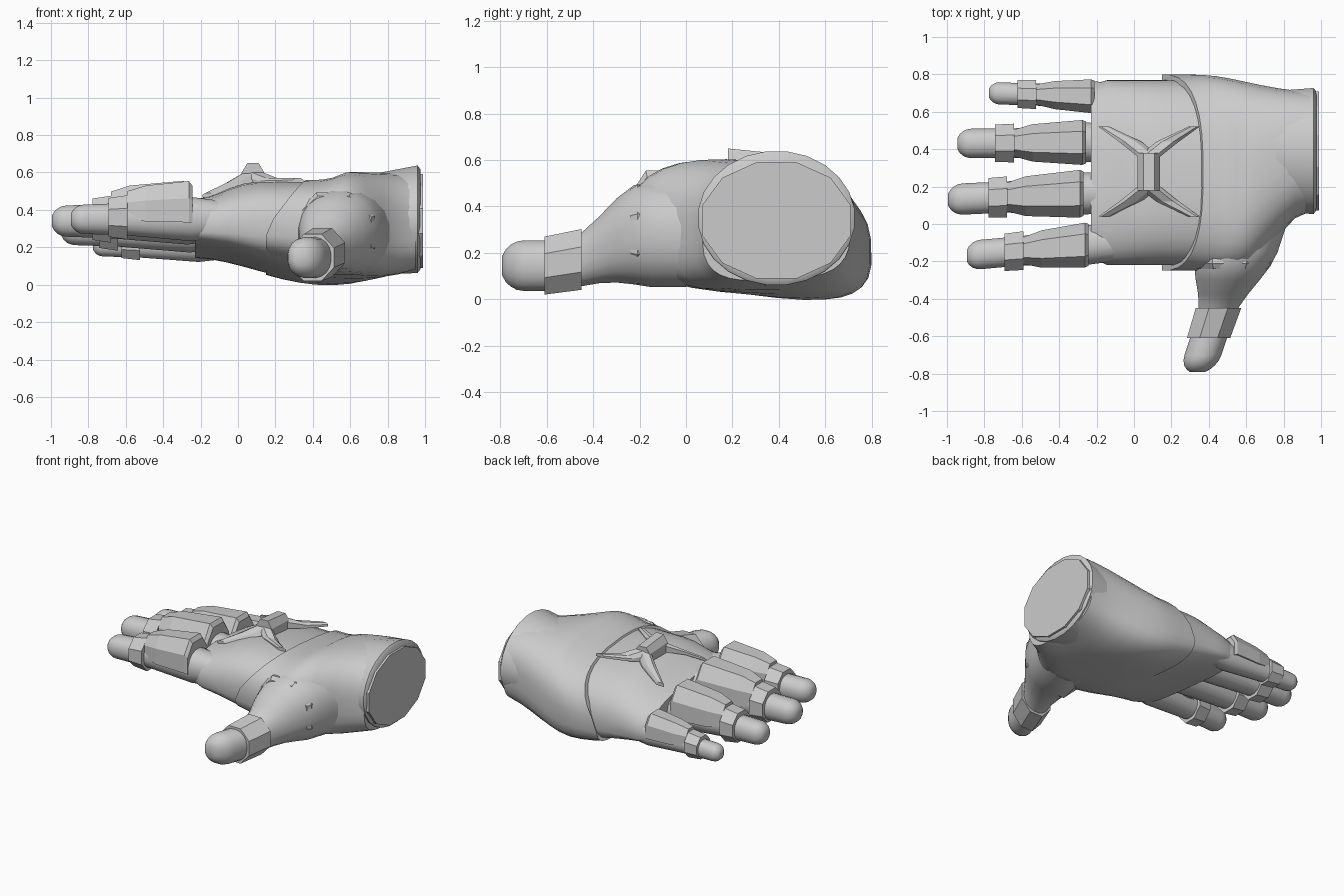
import bpy, bmesh, math

cube = bpy.data.objects.get("Cube")
if cube:
    bpy.data.objects.remove(cube)

grey = bpy.data.materials.new("plain grey")
grey.use_nodes = True
grey.diffuse_color = (.6, .6, .6, 1)
grey.node_tree.nodes["Principled BSDF"].inputs["Base Color"].default_value = grey.diffuse_color


def power(value, exponent):
    return math.copysign(abs(value) ** exponent, value)


def ease(value, start, end, first, last):
    """Blend smoothly from first to last as value runs from start to end."""
    t = min(max((value - start) / (end - start), 0), 1)
    return first + (last - first) * t * t * (3 - 2 * t)


def steps(start, end, count):
    return [start + (end - start) * i / (count - 1) for i in range(count)]


def rounded(sides, exponent=1.0):
    """Unit cross-section, boxier as the exponent falls."""
    angles = [math.tau * (i + .5) / sides for i in range(sides)]
    return [(power(math.cos(a), exponent), power(math.sin(a), exponent)) for a in angles]


def skin(name, rings, smooth):
    """Join rings of points into a closed solid."""
    bm = bmesh.new()
    loops = [[bm.verts.new(point) for point in ring] for ring in rings]
    for near, far in zip(loops, loops[1:]):
        for i in range(len(near)):
            bm.faces.new((near[i - 1], near[i], far[i], far[i - 1]))
    bm.faces.new(loops[0])
    bm.faces.new(loops[-1])
    bmesh.ops.recalc_face_normals(bm, faces=bm.faces)
    mesh = bpy.data.meshes.new(name)
    bm.to_mesh(mesh)
    bm.free()
    mesh.materials.append(grey)
    part = bpy.data.objects.new(name, mesh)
    bpy.context.collection.objects.link(part)
    if smooth:
        bpy.ops.object.select_all(action="DESELECT")
        part.select_set(True)
        bpy.context.view_layer.objects.active = part
        bpy.ops.object.shade_smooth_by_angle(angle=math.radians(40))


def limb(name, axis, stations, profile, smooth=False):
    """Stations hold: place along the axis, side centre, z centre, half width, half height."""
    rings = []
    for along, side, z, width, height in stations:
        ring = [(along, side + width * u, z + height * v) for u, v in profile]
        rings.append(ring if axis == "x" else [(b, a, c) for a, b, c in ring])
    skin(name, rings, smooth)


def arched_ring(x, thumb_edge, little_edge, little_z, top, bottom, bow, tilt):
    """Palm section: round back bowed along x, boxier palm tilted to the little finger."""
    thumb_z = .3
    middle = (thumb_z + little_z) / 2
    ring = []
    for cosine, sine in rounded(32):
        exponent = .75 if sine > 0 else .6
        u, v = power(cosine, exponent), power(sine, exponent)
        t = (u + 1) / 2
        reach = top - middle if v > 0 else middle - bottom
        ring.append((x + bow * max(v, 0),
                     thumb_edge + (little_edge - thumb_edge) * t,
                     thumb_z + (little_z - thumb_z) * t + v * reach + tilt * u * min(v, 0)))
    return ring


# Inner hand, and the glove body that overlaps it
skin("knuckle_hand", [
    arched_ring(x, ease(x, -.25, -.18, -.17, -.22), ease(x, -.25, -.18, .74, .77), .2,
                ease(x, -.25, .1, .44, .54), ease(x, -.25, .4, .17, .04), 0, 0)
    for x in steps(-.23, .45, 9)], True)
skin("glove_body", [
    arched_ring(x, ease(x, .55, .95, -.25, .07), ease(x, .3, .95, .8, .71),
                ease(x, .4, .9, .2, .33), ease(x, .2, .6, .55, .6),
                .02 + .4 * (x - .55) ** 2, ease(x, .2, .7, .22, 0),
                ease(x, .6, .9, .02, 0))
    for x in steps(.15, .95, 10)], True)

# Flat-ended wrist plug inside a flared cuff
limb("wrist_plug", "x", [(x, .39, .34, .33, .26) for x in (.85, .99)], rounded(12))
limb("wrist_cuff", "x", [
    (x, .39, ease(x, .7, .96, .32, .35), width, width - .05)
    for x, width in ((.7, .32), (.96, .34), (.975, .32))], rounded(24), True)

octagon = rounded(8)
half_plate = [(1, -.2), (1, .5), (.5, 1)]
plate = half_plate + [(-u, v) for u, v in reversed(half_plate)]


def dome(tip, radius):
    """Places and scale factors that round off a fingertip."""
    return [(tip + radius * (1 - math.cos(a)), math.sin(a)) for a in steps(.4, math.pi / 2, 5)]


# Fingers with a joint band and a faceted back plate: tip x, tip y, z, radius
fingers = {
    "index": (-.9, -.17, .35, .08),
    "middle": (-1, .13, .34, .085),
    "ring": (-.95, .43, .29, .08),
    "little": (-.78, .7, .21, .06),
}
root = 0
for label, (tip, tip_y, z, radius) in fingers.items():
    base_y = .88 * tip_y + .06
    band = tip + 2.6 * radius
    joint = band + .1
    knuckle = .27 * tip

    def station(x, width, height, lift=0.0):
        side = tip_y + (base_y - tip_y) * (x - tip) / (root - tip)
        return (x, side, z + lift, radius * width, radius * height)

    limb(label + "_finger", "x",
         [station(x, scale, scale) for x, scale in dome(tip, radius)]
         + [station(joint, 1, 1.1), station(knuckle, 1.35, 1.5), station(root, 1.2, 1.1)],
         rounded(16, .9), True)
    limb(label + "_band", "x",
         [station(band, 1.35, 1.4, .01), station(joint, 1.4, 1.6, .01)], octagon)
    limb(label + "_plate", "x",
         [station(joint, .9, 1.5, .03), station(joint + .1, 1.25, 2, .02),
          station(knuckle - .02, 1.5, 2.3, .02), station(knuckle, 1.4, 2.1, .01)], plate)


# Thumb that widens into the palm, its band and the glove collar around its root
def thumb_station(y, scale=1.0, margin=0.0):
    return (y, .33 * y + .6, ease(y, -.55, -.2, .145, .28),
            scale * ease(y, -.5, -.15, .1, .22) + margin,
            scale * ease(y, -.5, -.15, .11, .23) + margin)


limb("thumb", "y",
     [thumb_station(y, scale) for y, scale in dome(-.8, .1)]
     + [thumb_station(y) for y in steps(-.6, 0, 9)], rounded(20, .9), True)
limb("thumb_band", "y", [thumb_station(y, 1, .025) for y in (-.61, -.45)], octagon)
limb("thumb_collar", "y", [(y, .51, .28, width, width - .01)
                           for y, width in ((-.24, .22), (-.21, .24), (0, .2))], octagon)

# Knuckle bridge: a raised bar with four low arms following the back of the hand
bar_x, bar_y = .08, .28
limb("knuckle_bridge", "y", [
    (bar_y + offset, bar_x, .55, .06, height)
    for offset, height in ((-.1, .1), (.1, .08))], plate)
for way, along in (("front", -1), ("rear", 1)):
    for place, across in (("inner", -1), ("outer", 1)):
        limb(way + "_" + place + "_arm", "y", [
            (bar_y + across * .08, bar_x, .55, .06, .06),
            (bar_y + across * .16, bar_x + along * .1, .53 + along * .01, .06, .03),
            (bar_y + across * .24, bar_x + along * .24, .51 + along * .04, .03, .02)], plate)
